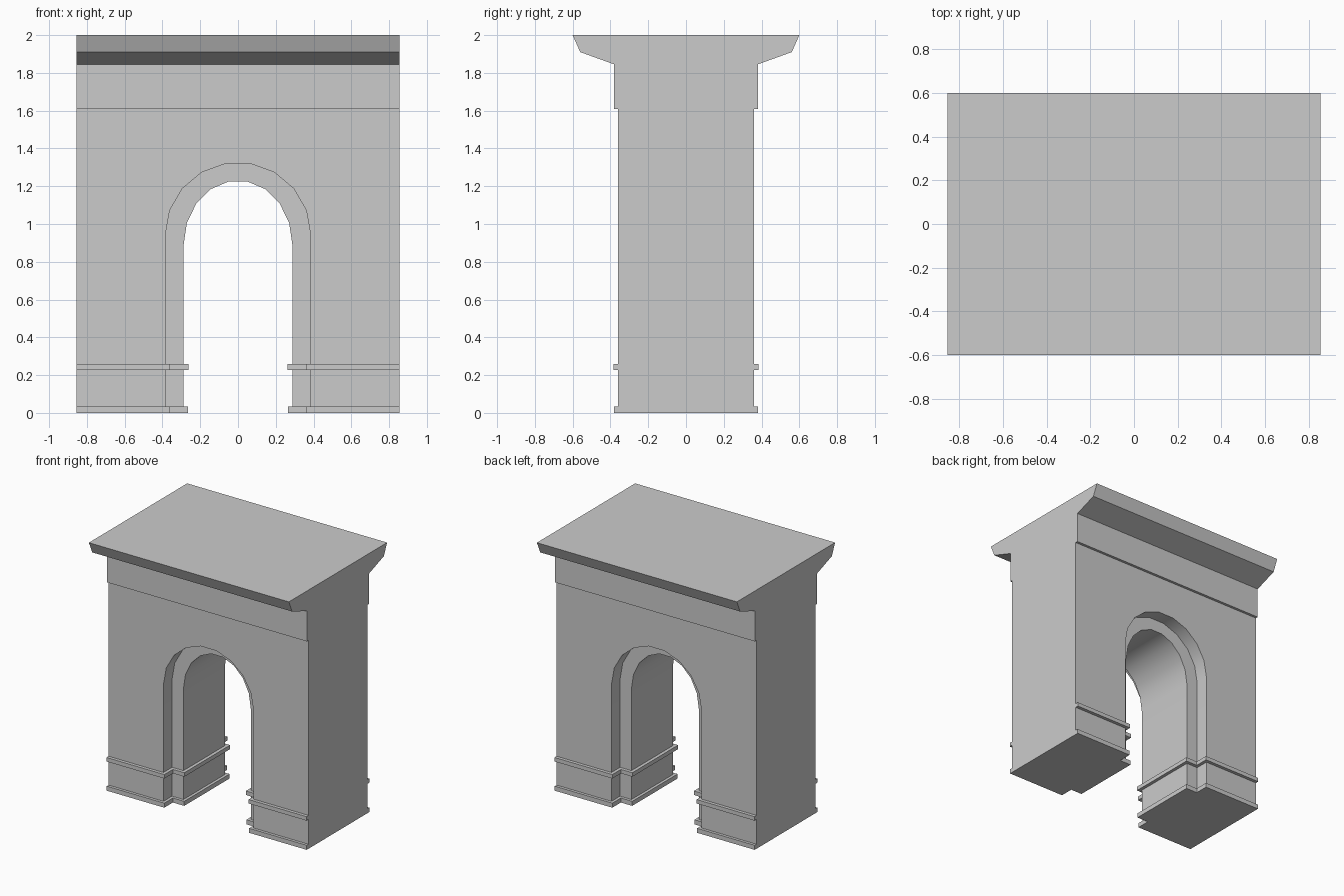
import bpy, bmesh, math

if "Cube" in bpy.data.objects:
    bpy.data.objects.remove(bpy.data.objects["Cube"])

W = 0.855            # half width of the monument
FACE, REC = 0.36, 0.255   # y of the outer wall face and of the recessed arch ring
OUT_X, IN_X = 0.385, 0.288  # half widths of the outer and inner openings
WALL_TOP = 1.61


def finish(name, bm, mirror=False):
    bmesh.ops.remove_doubles(bm, verts=bm.verts, dist=1e-5)
    bmesh.ops.recalc_face_normals(bm, faces=bm.faces)
    mesh = bpy.data.meshes.new(name)
    bm.to_mesh(mesh)
    bm.free()
    ob = bpy.data.objects.new(name, mesh)
    bpy.context.collection.objects.link(ob)
    if mirror:
        ob.modifiers.new("mirror", 'MIRROR')
    return ob


def face(bm, points):
    bm.faces.new([bm.verts.new(p) for p in points])


def arch_path(rx, rz, spring):
    """Opening outline in x,z: right foot, nine-sided arch, left foot."""
    arc = [(rx * math.cos(math.radians(a)), spring + rz * math.sin(math.radians(a)))
           for a in range(0, 181, 20)]
    return [(rx, 0)] + arc + [(-rx, 0)]


# Main wall: two stepped arch openings joined through the depth
outer = arch_path(OUT_X, 0.385, 0.94)
inner = arch_path(IN_X, 0.335 / math.sin(math.radians(80)), 0.89)
rows = [(outer, -FACE), (outer, -REC), (inner, -REC),
        (inner, REC), (outer, REC), (outer, FACE)]
rows = [[(x, y, z) for x, z in path] for path, y in rows]

bm = bmesh.new()
for a, b in zip(rows, rows[1:]):
    for i in range(len(a) - 1):
        face(bm, [a[i], a[i + 1], b[i + 1], b[i]])
for row in (rows[0], rows[-1]):          # front and back faces
    y = row[0][1]
    face(bm, row + [(-W, y, 0), (-W, y, WALL_TOP), (W, y, WALL_TOP), (W, y, 0)])
for s, end in ((1, 0), (-1, -1)):        # side walls and pier undersides
    x = s * W
    face(bm, [(x, -FACE, 0), (x, FACE, 0), (x, FACE, WALL_TOP), (x, -FACE, WALL_TOP)])
    face(bm, [r[end] for r in rows] + [(x, FACE, 0), (x, -FACE, 0)])
wall = finish("arch_wall", bm)
bpy.context.view_layer.objects.active = wall
wall.select_set(True)
bpy.ops.object.shade_smooth_by_angle(angle=math.radians(30))

# Frieze and cornice: one profile run along the width, open where it meets the wall
half = [(FACE, WALL_TOP), (0.38, WALL_TOP), (0.38, 1.845), (0.56, 1.91), (0.60, 2.0)]
profile = half + [(-y, z) for y, z in reversed(half)]
bm = bmesh.new()
for (y0, z0), (y1, z1) in zip(profile, profile[1:]):
    face(bm, [(-W, y0, z0), (W, y0, z0), (W, y1, z1), (-W, y1, z1)])
for x in (-W, W):
    face(bm, [(x, y, z) for y, z in profile])
finish("frieze_and_cornice", bm)


def pier_path(d):
    """Plan of one pier's stepped faces, pushed out by d; both ends flush with the side."""
    front = [(W, -FACE - d), (OUT_X - d, -FACE - d), (OUT_X - d, -REC - d), (IN_X - d, -REC - d)]
    return front + [(x, -y) for x, y in reversed(front)]


def pier_band(name, z0, z1, d):
    bm = bmesh.new()
    a, b = pier_path(0), pier_path(d)
    for i in range(len(a) - 1):
        for z in (z0, z1):
            face(bm, [(*p, z) for p in (a[i], a[i + 1], b[i + 1], b[i])])
        face(bm, [(*b[i], z0), (*b[i + 1], z0), (*b[i + 1], z1), (*b[i], z1)])
    for i in (0, -1):
        face(bm, [(*a[i], z0), (*b[i], z0), (*b[i], z1), (*a[i], z1)])
    finish(name, bm, mirror=True)


# Mouldings wrapped round each pier
pier_band("foot_moulding", 0.0, 0.035, 0.022)
pier_band("plinth_moulding", 0.227, 0.258, 0.025)
